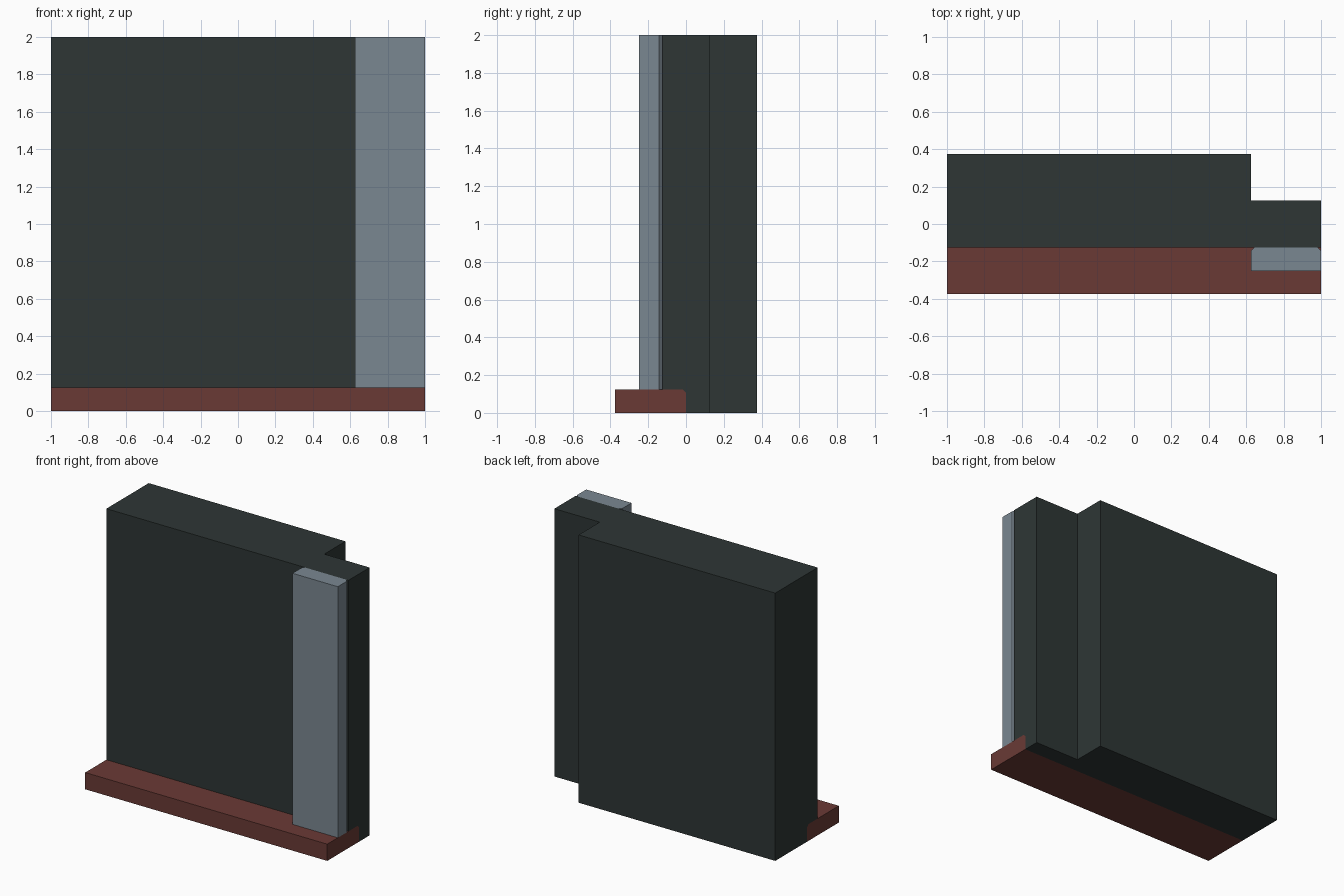
import bpy, bmesh
from mathutils import Vector

cube = bpy.data.objects.get("Cube")
if cube:
    bpy.data.objects.remove(cube, do_unlink=True)


def make_material(name, rgb):
    lin = [((c / 255 + 0.055) / 1.055) ** 2.4 for c in rgb] + [1.0]
    mat = bpy.data.materials.new(name)
    mat.diffuse_color = lin
    mat.use_nodes = True
    bsdf = next(n for n in mat.node_tree.nodes if n.type == 'BSDF_PRINCIPLED')
    bsdf.inputs["Base Color"].default_value = lin
    return mat


def prism(name, profile, start, end, axis, mat=None):
    """Extrude a profile along 'z' (profile is x, y) or 'x' (profile is y, z)."""
    bm = bmesh.new()
    place = (lambda a, b: (a, b, start)) if axis == 'z' else (lambda a, b: (start, a, b))
    face = bm.faces.new([bm.verts.new(place(a, b)) for a, b in profile])
    new = bmesh.ops.extrude_face_region(bm, geom=[face])["geom"]
    shift = Vector((0, 0, end - start)) if axis == 'z' else Vector((end - start, 0, 0))
    bmesh.ops.translate(bm, vec=shift, verts=[v for v in new if isinstance(v, bmesh.types.BMVert)])
    bmesh.ops.recalc_face_normals(bm, faces=bm.faces)
    mesh = bpy.data.meshes.new(name)
    bm.to_mesh(mesh)
    bm.free()
    obj = bpy.data.objects.new(name, mesh)
    bpy.context.collection.objects.link(obj)
    if mat:
        mesh.materials.append(mat)
    return obj


dark = make_material("dark slate", (46, 54, 53))
grey = make_material("blue grey", (122, 135, 145))
red = make_material("brick red", (106, 58, 53))

STEP, BEVEL = 0.125, 0.018

# Wall slab, stepped thinner at its left end
wall = prism("wall", [(-1, -STEP), (1, -STEP), (1, STEP), (0.625, STEP),
                      (0.625, 0.375), (-1, 0.375)], 0, 2, 'z', dark)

# Rebate along the wall foot that receives the base board
cutter = prism("rebate_cutter", [(-0.5, -0.1), (0, -0.1), (0, STEP - BEVEL),
                                 (-BEVEL, STEP), (-0.5, STEP)], -1.1, 1.1, 'x')
cutter.hide_render = True
cutter.hide_viewport = False
cut = wall.modifiers.new("rebate", 'BOOLEAN')
cut.operation = 'DIFFERENCE'
cut.solver = 'EXACT'
cut.object = cutter
bpy.context.view_layer.objects.active = wall
bpy.ops.object.modifier_apply(modifier=cut.name)
bpy.data.objects.remove(cutter, do_unlink=True)

# Base board with its hidden upper edge chamfered
prism("base_board", [(-0.375, 0), (0, 0), (0, STEP - BEVEL),
                     (-BEVEL, STEP), (-0.375, STEP)], -1, 1, 'x', red)

# Upright trim standing on the base board, back corners chamfered
prism("upright_trim", [(0.625, -0.25), (1, -0.25), (1, -STEP - BEVEL), (1 - BEVEL, -STEP),
                       (0.625 + BEVEL, -STEP), (0.625, -STEP - BEVEL)], STEP, 2, 'z', grey)
